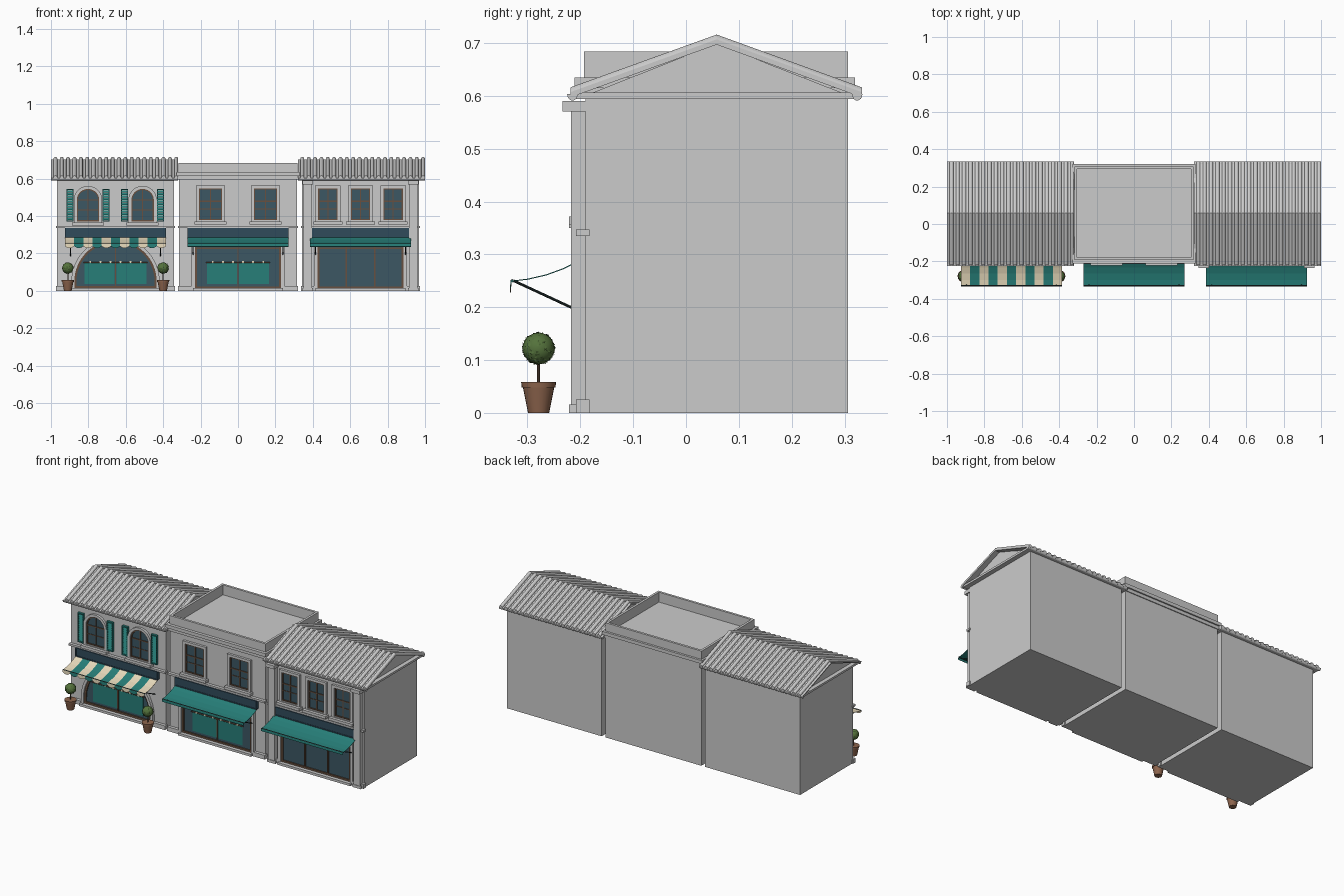
import bpy, bmesh, math, random
from mathutils import Vector

if "Cube" in bpy.data.objects:
    bpy.data.objects.remove(bpy.data.objects["Cube"])
random.seed(4)

def mat(name, r, g, b):
    m = bpy.data.materials.new(name)
    m.diffuse_color = (r, g, b, 1)
    m.use_nodes = True
    m.node_tree.nodes["Principled BSDF"].inputs["Base Color"].default_value = m.diffuse_color
    return m

GLASS, TEAL = mat("glass", .045, .095, .125), mat("teal", .02, .21, .19)
NAVY, CREAM = mat("navy", .03, .07, .105), mat("cream", .8, .7, .5)
BROWN, CLAY = mat("wood", .14, .08, .05), mat("clay", .27, .13, .075)
LEAF, IRON = mat("leaf", .09, .17, .045), mat("iron", .02, .035, .035)

def mesh(name, verts, faces, *mats):
    me = bpy.data.meshes.new(name)
    me.from_pydata(verts, [], faces)
    bm = bmesh.new()
    bm.from_mesh(me)
    bmesh.ops.recalc_face_normals(bm, faces=bm.faces)
    bm.to_mesh(me)
    bm.free()
    ob = bpy.data.objects.new(name, me)
    bpy.context.collection.objects.link(ob)
    for m in mats:
        if m:
            me.materials.append(m)
    return ob

# extrude an x-z outline between two y values
def prism(name, pts, y0, y1, m=None):
    n = len(pts)
    v = [(x, y, z) for y in (y0, y1) for x, z in pts]
    f = [list(range(n)), list(range(n, 2 * n))]
    f += [(i, (i + 1) % n, n + (i + 1) % n, n + i) for i in range(n)]
    return mesh(name, v, f, m)

def rect(x0, x1, z0, z1):
    return [(x0, z0), (x1, z0), (x1, z1), (x0, z1)]

def box(name, x0, x1, y0, y1, z0, z1, m=None):
    return prism(name, rect(x0, x1, z0, z1), y0, y1, m)

def arch(cx, r, z0, zs, n=20):
    a = [(cx + r * math.cos(math.pi * i / n), zs + r * math.sin(math.pi * i / n)) for i in range(n + 1)]
    return [(cx - r, z0), (cx + r, z0)] + a

# frame between two outlines with equal point counts
def ring(name, outer, inner, y0, y1, m=None):
    n = len(outer)
    v = [(x, y, z) for y in (y0, y1) for o in (outer, inner) for x, z in o]
    f = []
    for i in range(n):
        j = (i + 1) % n
        for a, b in ((0, n), (2 * n, 3 * n), (0, 2 * n), (n, 3 * n)):
            f.append((a + i, a + j, b + j, b + i))
    return mesh(name, v, f, m)

# extrude a y-z outline along x
def along_x(name, pts, x0, x1, m=None):
    n = len(pts)
    v = [(x, y, z) for x in (x0, x1) for y, z in pts]
    f = [list(range(n)), list(range(n, 2 * n))]
    f += [(i, (i + 1) % n, n + (i + 1) % n, n + i) for i in range(n)]
    return mesh(name, v, f, m)

def rod(name, a, b, r, m):
    a, b = Vector(a), Vector(b)
    bpy.ops.mesh.primitive_cylinder_add(vertices=10, radius=r, depth=(b - a).length, location=(a + b) / 2)
    ob = bpy.context.object
    ob.name = name
    ob.rotation_euler = (b - a).to_track_quat('Z', 'Y').to_euler()
    ob.data.materials.append(m)

F, B = -.19, .307            # wall planes
RY, RZ, EZ = .058, .703, .597  # ridge and eaves

# tiled gable roof: two slopes swept from a ribbed cross-section
def roof(x0, x1, n=20):
    p = (x1 - x0) / n
    sec = []
    for i in range(n):
        x = x0 + i * p
        sec += [(x, 0), (x + .4 * p, 0)]
        sec += [(x + .7 * p - .3 * p * math.cos(math.pi * k / 6), .004 + .009 * math.sin(math.pi * k / 6)) for k in range(7)]
    sec += [(x1, 0), (x1, -.006), (x0, -.006)]
    k = len(sec)
    for nm, ye in (("roof_front", -.219), ("roof_back", .333)):
        v = [(x, ye, EZ + .006 + h) for x, h in sec] + [(x, RY, RZ + h) for x, h in sec]
        f = [list(range(k)), list(range(k, 2 * k))]
        f += [(i, (i + 1) % k, k + (i + 1) % k, k + i) for i in range(k)]
        mesh(nm, v, f)
    along_x("gable", [(-.2, EZ), (.318, EZ), (RY, RZ - .004)], x0 + .03, x1 - .03)
    box("eaves_board", x0 + .005, x1 - .005, -.21, .325, EZ - .003, EZ + .009)
    for y in (-.215, .324):
        g = [(y + .01 * math.cos(math.pi * (1 + i / 8)), .604 + .013 * math.sin(math.pi * (1 + i / 8))) for i in range(9)]
        along_x("gutter", g, x0, x1)

def window(cx, hw, z0, z1, arched=False):
    def shape(d):
        return arch(cx, hw + d, z0 - d, z1 - hw) if arched else rect(cx - hw - d, cx + hw + d, z0 - d, z1 + d)
    prism("window_glass", shape(0), F - .002, F + .002, GLASS)
    ring("window_surround", shape(.016), shape(0), F - .014, F + .002)
    ring("window_frame", shape(0), shape(-.006), F - .007, F, BROWN)
    box("window_mullion", cx - .003, cx + .003, F - .006, F, z0, z1, BROWN)
    zb = z1 - hw if arched else z0 + .6 * (z1 - z0)
    box("window_bar", cx - hw, cx + hw, F - .006, F, zb - .003, zb + .003, BROWN)
    box("window_bar_low", cx - hw, cx + hw, F - .005, F, z0 + .058, z0 + .062, BROWN)
    box("window_sill", cx - hw - .025, cx + hw + .025, -.221, F, z0 - .022, z0 - .006)

def shutter(cx):
    ring("shutter_frame", rect(cx - .019, cx + .019, .37, .545), rect(cx - .014, cx + .014, .377, .538), F - .014, F, TEAL)
    for i in range(12):
        z = .378 + i * .0134
        along_x("shutter_slat", [(F - .011, z), (F - .009, z), (F - .002, z + .012), (F - .004, z + .012)], cx - .015, cx + .015, TEAL)

def awning(cx, hw, stripes, scallop):
    path = [(-.2, .29), (-.232, .274), (-.265, .262), (-.3, .254), (-.332, .25)]
    cols = stripes * 6
    v, f = [], []
    for i in range(cols + 1):
        x = cx - hw + 2 * hw * i / cols
        v += [(x, y, z) for y, z in path]
        drop = .011 + .011 * abs(math.sin(math.pi * i / 6)) if scallop else .014
        v.append((x, -.333, .25 - drop))
    for i in range(cols):
        f += [(6 * i + j, 6 * i + j + 1, 6 * i + j + 7, 6 * i + j + 6) for j in range(5)]
    ob = mesh("awning", v, f, TEAL, CREAM if scallop else None)
    if scallop:
        for k, p in enumerate(ob.data.polygons):
            p.material_index = 1 - (k // 30) % 2
    s = ob.modifiers.new("thickness", 'SOLIDIFY')
    s.thickness = .002
    rod("awning_bar", (cx - hw, -.329, .25), (cx + hw, -.329, .25), .003, IRON)
    for s in (-1, 1):
        x = cx + s * (hw - .03)
        rod("awning_arm", (x, F, .187), (x, -.326, .25), .0025, IRON)

def curtain(cx):
    for s in (-1, 1):
        box("cafe_curtain", cx + s * .085 - .08, cx + s * .085 + .08, F - .005, F, .038, .148, TEAL)
    rod("curtain_rod", (cx - .172, F - .006, .152), (cx + .172, F - .006, .152), .003, BROWN)
    for i in range(6):
        x = cx - .135 + i * .054
        box("curtain_ring", x - .005, x + .005, F - .01, F, .15, .161, CREAM)

# bodies, plinths, string courses, signs and awnings
for cx in (-.655, 0, .655):
    h = .316 if cx == 0 else .313
    box("building_body", cx - h, cx + h, F, B, 0, .6)
    box("string_course", cx - h - .005, cx + h + .005, -.208, -.183, .335, .347)
    for s in (-1, 1):
        a, b = sorted((cx + s * .24, cx + s * (h + .006)))
        box("plinth", a, b, -.208, -.183, 0, .025)
    box("sign_board", cx - .268, cx + .268, -.212, F, .288, .335, NAVY)
    ring("sign_trim", rect(cx - .27, cx + .27, .286, .337), rect(cx - .264, cx + .264, .292, .331), -.214, F, NAVY)
    box("door_step", cx - .24, cx + .24, -.221, F, 0, .014)
    awning(cx, .27, 11, cx < 0)

# left building: arched shopfront, arched windows with shutters
roof(-1, -.32)
L = -.655
prism("shop_glass", arch(L, .215, .014, .05, 32), F - .002, F, GLASS)
ring("shop_frame", arch(L, .22, .014, .05, 32), arch(L, .209, .025, .05, 32), F - .01, F, BROWN)
ring("shop_arch", arch(L, .236, .005, .05, 32), arch(L, .22, .014, .05, 32), F - .018, F)
box("shop_mullion", L - .003, L + .003, F - .009, F, .014, .262, BROWN)
curtain(L)
for cx in (-.802, -.51):
    window(cx, .06, .372, .545, True)
    for s in (-1, 1):
        shutter(cx + s * .096)

# centre and right shopfronts
for cx, bars in ((0, (0,)), (.655, (-.076, .076))):
    box("shop_glass", cx - .225, cx + .225, F - .002, F, .014, .288, GLASS)
    ring("shop_frame", rect(cx - .23, cx + .23, .012, .288), rect(cx - .219, cx + .219, .024, .278), F - .01, F, BROWN)
    box("shop_transom", cx - .22, cx + .22, F - .008, F, .225, .231, BROWN)
    for s in (-1, 1):
        box("shop_jamb", cx + s * .239 - .009, cx + s * .239 + .009, F - .018, F, 0, .288)
    for x in bars:
        box("shop_mullion", cx + x - .003, cx + x + .003, F - .009, F, .014, .28, BROWN)
curtain(0)

# centre building: flat roof with parapet
for cx in (-.147, .147):
    window(cx, .061, .378, .547)
def plan_ring(name, hx, y0, y1, t, z0, z1):
    box(name + "_front", -hx, hx, y0, y0 + t, z0, z1)
    box(name + "_back", -hx, hx, y1 - t, y1, z0, z1)
    for s in (-1, 1):
        a, b = sorted((s * hx, s * (hx - t)))
        box(name + "_side", a, b, y0 + t, y1 - t, z0, z1)
plan_ring("parapet", .318, -.193, B, .014, .6, .684)
plan_ring("parapet_cornice", .33, -.211, .32, .026, .615, .635)
plan_ring("lower_moulding", .322, -.202, .312, .02, .596, .615)
box("flat_roof", -.31, .31, -.185, .3, .595, .625)

# right building: windows and pilasters
roof(.32, 1)
for cx in (.481, .655, .829):
    window(cx, .052, .378, .547)
for cx in (.373, .937):
    box("pilaster", cx - .022, cx + .022, -.218, F, .014, .572)
    box("pilaster_base", cx - .028, cx + .028, -.221, F, 0, .016)
    box("pilaster_cap", cx - .029, cx + .029, -.234, F, .57, .59)

# potted topiary trees
def cone(name, r1, r2, z0, z1, x, m, n=24):
    bpy.ops.mesh.primitive_cone_add(vertices=n, radius1=r1, radius2=r2, depth=z1 - z0, location=(x, -.279, (z0 + z1) / 2))
    ob = bpy.context.object
    ob.name = name
    ob.data.materials.append(m)
    bpy.ops.object.shade_smooth_by_angle()

for x in (-.91, -.4):
    cone("pot", .02, .03, 0, .05, x, CLAY)
    cone("pot_rim", .032, .033, .048, .058, x, CLAY)
    cone("tree_stem", .003, .0025, .055, .1, x, BROWN, 10)
    c = Vector((x, -.279, .122))
    bpy.ops.mesh.primitive_ico_sphere_add(subdivisions=3, radius=.03, location=c)
    bpy.context.object.name = "tree_crown"
    bpy.context.object.data.materials.append(LEAF)
    bpy.ops.object.shade_smooth()
    v, f = [], []
    for i in range(220):
        d = Vector([random.gauss(0, 1) for _ in range(3)]).normalized()
        t = d.cross(Vector([random.gauss(0, 1) for _ in range(3)])).normalized()
        u = (t + d * .35).normalized()
        w = d.cross(t)
        p = c + d * .0295
        f.append([len(v) + k for k in range(4)])
        v += [p - u * .003, p + w * .0025, p + u * .006, p - w * .0025]
    mesh("tree_leaves", v, f, LEAF)
